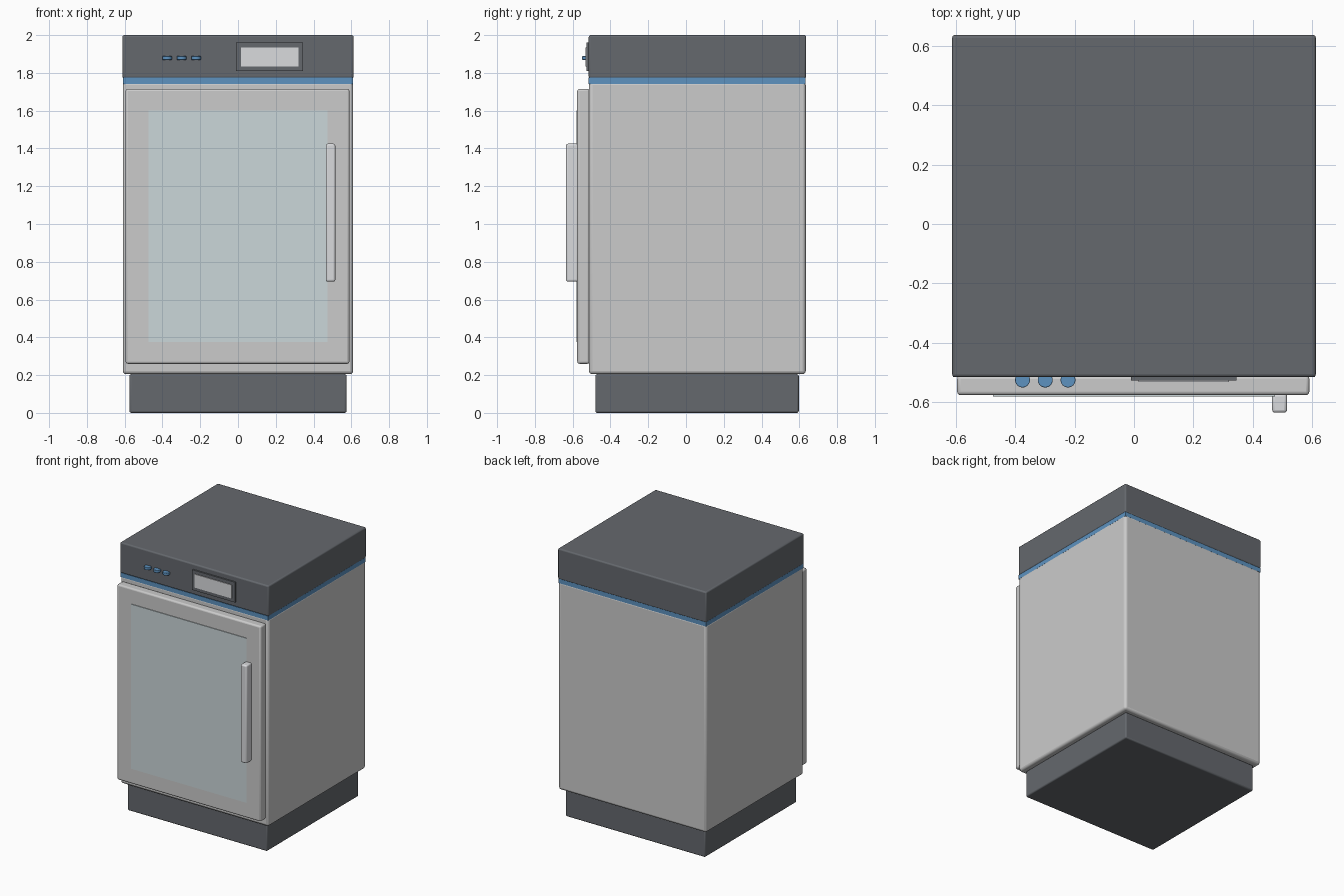
import bpy
import math

if "Cube" in bpy.data.objects:
    bpy.data.objects.remove(bpy.data.objects["Cube"])


def material(name, rgb):
    m = bpy.data.materials.new(name)
    m.diffuse_color = (*rgb, 1)
    m.use_nodes = True
    m.node_tree.nodes["Principled BSDF"].inputs["Base Color"].default_value = m.diffuse_color
    return m


DARK = material("dark_grey", (0.13, 0.14, 0.155))
BLUE = material("blue", (0.11, 0.29, 0.53))
GLASS = material("pale_glass", (0.60, 0.68, 0.70))
LIGHT = material("light_grey", (0.70, 0.71, 0.73))


def finish(ob, name, mat, bevel):
    ob.name = name
    if mat:
        ob.data.materials.append(mat)
    if bevel:
        b = ob.modifiers.new("bevel", "BEVEL")
        b.width = bevel
        b.segments = 3
        bpy.ops.object.shade_smooth_by_angle(angle=math.radians(35))
    return ob


def box(name, x, y, z, mat=None, bevel=0.0):
    """Box from (min, max) ranges on each axis."""
    bpy.ops.mesh.primitive_cube_add(size=1, location=[sum(r) / 2 for r in (x, y, z)])
    ob = bpy.context.object
    ob.scale = [r[1] - r[0] for r in (x, y, z)]
    bpy.ops.object.transform_apply(location=False, rotation=False, scale=True)
    return finish(ob, name, mat, bevel)


# Cabinet: recessed plinth, body, accent band and control housing
box("plinth", (-0.575, 0.575), (-0.48, 0.597), (0, 0.205), DARK, 0.01)
box("cabinet_body", (-0.61, 0.61), (-0.514, 0.634), (0.205, 1.755), None, 0.018)
box("accent_band", (-0.609, 0.609), (-0.515, 0.633), (1.742, 1.775), BLUE)
box("control_housing", (-0.612, 0.612), (-0.515, 0.636), (1.772, 2.0), DARK, 0.01)

# Door with glass pane and bar handle
box("door", (-0.595, 0.59), (-0.576, -0.51), (0.26, 1.715), None, 0.012)
box("door_glass", (-0.475, 0.475), (-0.581, -0.56), (0.375, 1.6), GLASS)
box("door_handle", (0.465, 0.515), (-0.635, -0.57), (0.695, 1.425), LIGHT, 0.01)

# Display with bezel
box("display_bezel", (-0.01, 0.345), (-0.526, -0.50), (1.81, 1.96), DARK)
box("display_screen", (0.015, 0.32), (-0.531, -0.515), (1.835, 1.935), LIGHT)

# Row of three disc buttons standing out of the housing
for i in range(3):
    bpy.ops.mesh.primitive_cylinder_add(vertices=32, radius=0.025, depth=0.02,
                                        location=(-0.375 + 0.0765 * i, -0.525, 1.879))
    finish(bpy.context.object, f"button_{i + 1}", BLUE, 0.003)
